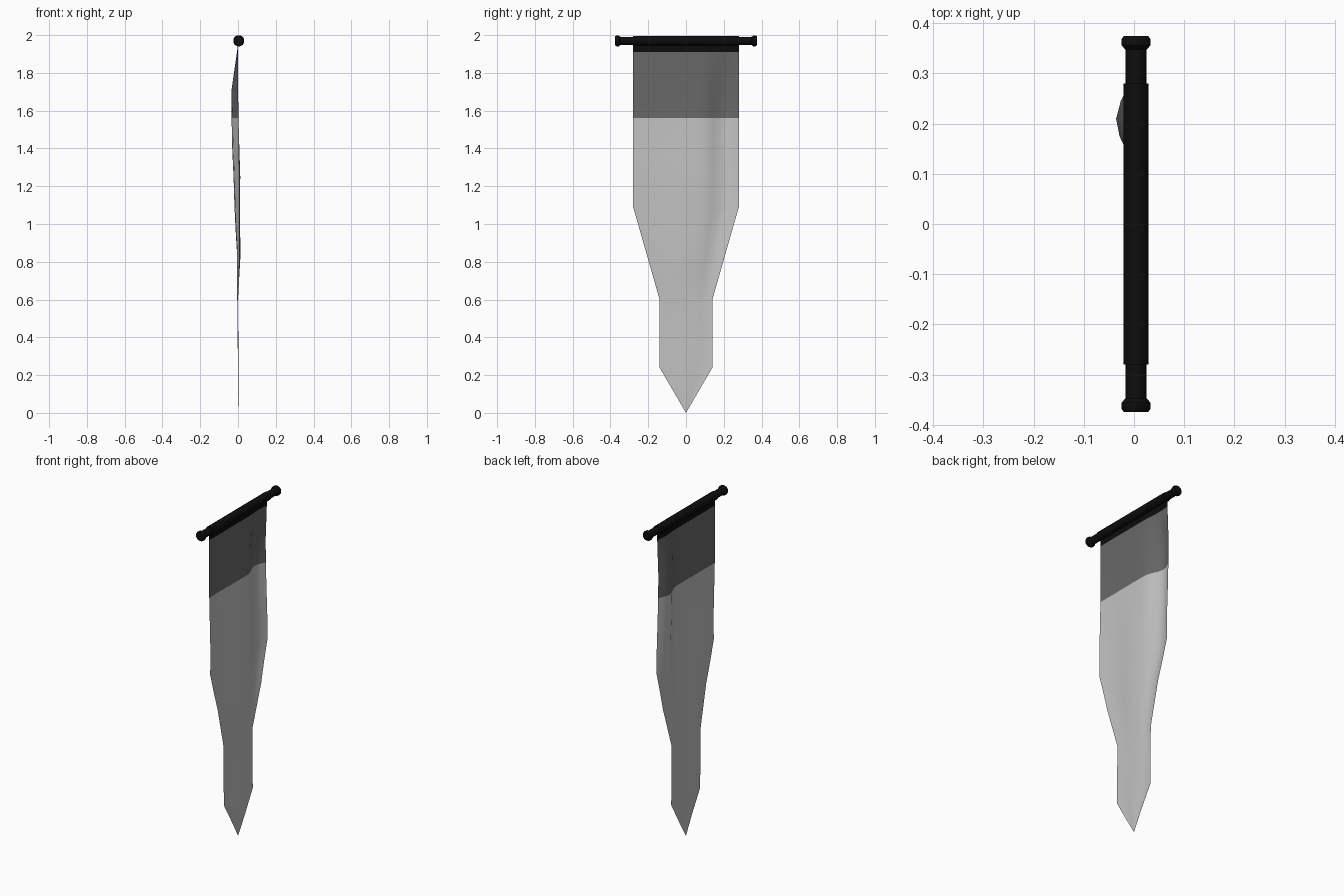
import bpy, bmesh, math
from mathutils import Vector

if "Cube" in bpy.data.objects:
    bpy.data.objects.remove(bpy.data.objects["Cube"], do_unlink=True)


def material(name, value):
    m = bpy.data.materials.new(name)
    m.use_nodes = True
    colour = (value, value, value, 1)
    m.diffuse_color = colour
    m.node_tree.nodes["Principled BSDF"].inputs["Base Color"].default_value = colour
    return m


black = material("black", 0.004)
charcoal = material("charcoal cloth", 0.14)
pale = material("pale grey cloth", 0.54)

CX, CZ = 0.004, 1.97


def finish(name, bm, mats, angle):
    bmesh.ops.recalc_face_normals(bm, faces=bm.faces)
    mesh = bpy.data.meshes.new(name)
    bm.to_mesh(mesh)
    bm.free()
    for m in mats:
        mesh.materials.append(m)
    ob = bpy.data.objects.new(name, mesh)
    bpy.context.collection.objects.link(ob)
    bpy.ops.object.select_all(action='DESELECT')
    ob.select_set(True)
    bpy.context.view_layer.objects.active = ob
    bpy.ops.object.shade_smooth_by_angle(angle=math.radians(angle))
    return ob


def lathe(name, profile, sides):
    """Closed turned part along y, from (y, radius) pairs."""
    bm = bmesh.new()
    rings = []
    for y, r in profile:
        rings.append([bm.verts.new((CX + r * math.cos(a), y, CZ + r * math.sin(a)))
                      for a in (math.tau * (i + 0.5) / sides for i in range(sides))])
    for a, b in zip(rings, rings[1:]):
        for i in range(sides):
            j = (i + 1) % sides
            bm.faces.new((a[i], a[j], b[j], b[i]))
    bm.faces.new(rings[0])
    bm.faces.new(rings[-1])
    return finish(name, bm, [black], 35)


def interp(points, z):
    """Piecewise linear lookup, points listed from high to low."""
    for (z1, v1), (z0, v0) in zip(points, points[1:]):
        if z >= z0:
            return v0 + (v1 - v0) * (z - z0) / (z1 - z0)
    return points[-1][1]


# Crossbar with flared end caps, and the cloth sleeve around it
half = [(0.348, 0.022), (0.356, 0.03), (0.368, 0.03), (0.375, 0.025)]
lathe("crossbar", [(-y, r) for y, r in reversed(half)] + half, 12)
lathe("sleeve", [(-0.28, 0.026), (0.28, 0.026)], 12)

# Hanging cloth: outline half-width, deep fold and shallow ripple by height
width = [(2, 0.28), (1.09, 0.28), (0.6, 0.14), (0.24, 0.14), (0, 0)]
fold = [(1.95, 0), (1.7, -0.036), (1.4, -0.034), (1.1, -0.024), (0.85, -0.012), (0.6, -0.004), (0, 0)]
ripple = [(1.95, 0), (1.6, 0.001), (1.25, 0.012), (1, 0.01), (0.85, 0.014), (0.6, 0), (0.1, 0.004), (0, 0)]
levels = [1.95, 1.91, 1.82, 1.7, 1.56, 1.4, 1.25, 1.09, 0.97, 0.85, 0.72, 0.6, 0.42, 0.24, 0.1]
COLS = 16


def cloth_point(t, z):
    y = t * interp(width, z)
    d = abs(t - 0.74) / 0.4
    dip = 0.5 + 0.5 * math.cos(math.pi * d) if d < 1 else 0
    wave = 0.7 + 0.3 * math.cos(t * 5)
    return Vector((interp(fold, z) * dip + interp(ripple, z) * wave, y, z))


bm = bmesh.new()
rows = [[bm.verts.new(cloth_point(2 * i / COLS - 1, z)) for i in range(COLS + 1)]
        for z in levels]
for z, a, b in zip(levels, rows, rows[1:]):
    for i in range(COLS):
        f = bm.faces.new((a[i], a[i + 1], b[i + 1], b[i]))
        # black hem, charcoal band, pale body
        f.material_index = 0 if z > 1.92 else 1 if z > 1.57 else 2
tip = bm.verts.new((0, 0, 0))
for i in range(COLS):
    f = bm.faces.new((rows[-1][i], rows[-1][i + 1], tip))
    f.material_index = 2
finish("hanging_cloth", bm, [black, charcoal, pale], 60)
